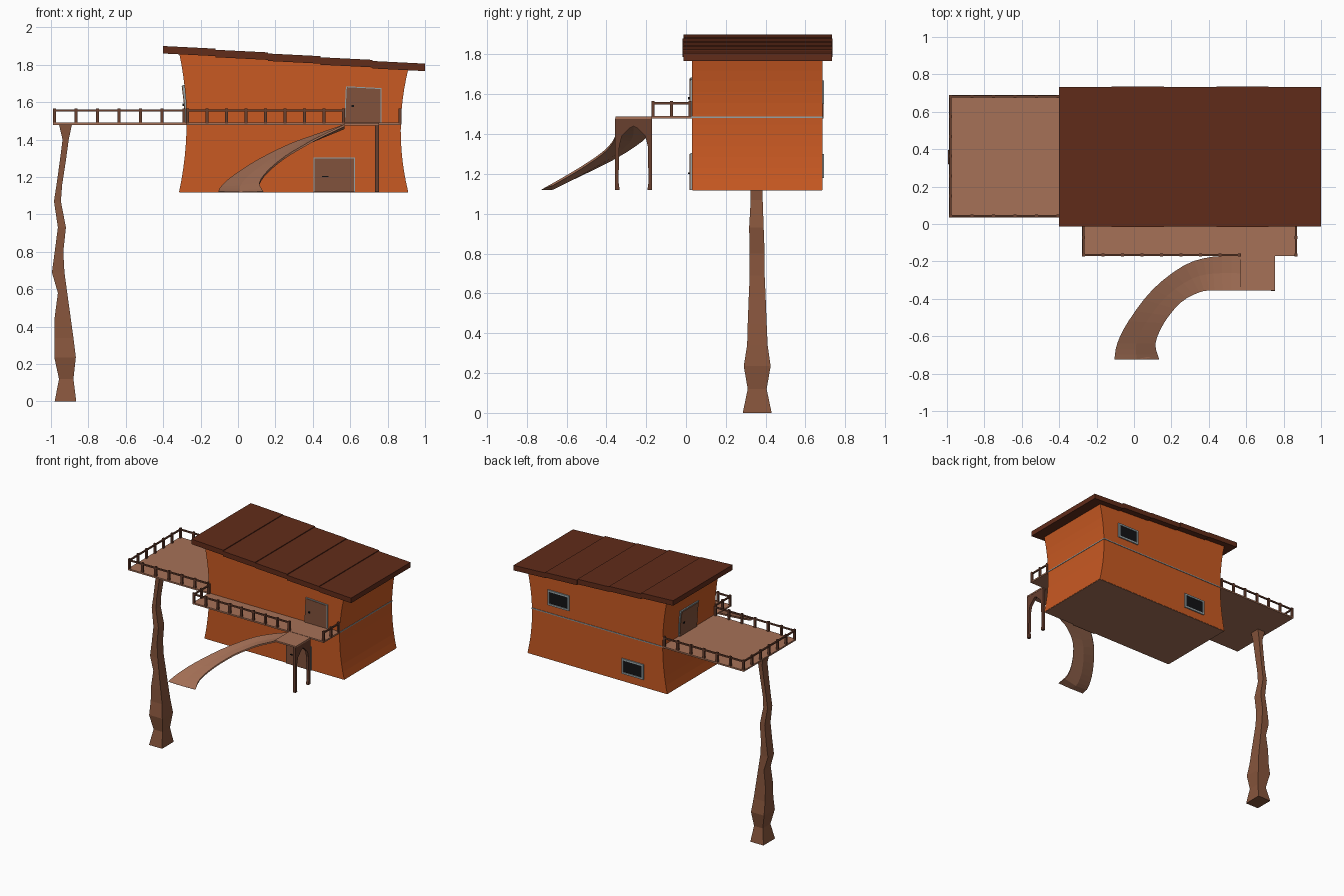
import bpy
from mathutils import Vector

if "Cube" in bpy.data.objects:
    bpy.data.objects.remove(bpy.data.objects["Cube"])


def mat(name, r, g, b):
    m = bpy.data.materials.new(name)
    m.diffuse_color = (r, g, b, 1)
    m.use_nodes = True
    m.node_tree.nodes["Principled BSDF"].inputs["Base Color"].default_value = m.diffuse_color
    return m


WALL = mat("orange_wall", .58, .10, .016)
ROOF = mat("roof_brown", .12, .025, .01)
WOOD = mat("light_wood", .38, .165, .095)
DOOR = mat("door_wood", .22, .085, .045)
TRUNK = mat("trunk_wood", .24, .09, .045)
RAIL = mat("rail_wood", .14, .05, .028)
GREY = mat("grey_trim", .30, .36, .38)
DARK = mat("dark_glass", .006, .006, .007)


def make(name, verts, faces, m):
    me = bpy.data.meshes.new(name)
    me.from_pydata([tuple(v) for v in verts], [], faces)
    me.materials.append(m)
    ob = bpy.data.objects.new(name, me)
    bpy.context.collection.objects.link(ob)
    return ob


def loft(name, rings, m):
    """Skin a list of equal closed rings and cap both ends."""
    n = len(rings[0])
    verts = [v for r in rings for v in r]
    faces = [tuple(range(n))[::-1], tuple(range(len(verts) - n, len(verts)))]
    for i in range(len(rings) - 1):
        for j in range(n):
            k = (j + 1) % n
            faces.append((i * n + j, i * n + k, i * n + n + k, i * n + n + j))
    return make(name, verts, faces, m)


def box(name, x0, x1, y0, y1, z0, z1, m):
    return loft(name, [[(x0, y0, z), (x1, y0, z), (x1, y1, z), (x0, y1, z)] for z in (z0, z1)], m)


def bar(name, a, b, w, m):
    """Horizontal square bar between two points along x or y."""
    h = w / 2
    return box(name, min(a[0], b[0]) - h, max(a[0], b[0]) + h,
               min(a[1], b[1]) - h, max(a[1], b[1]) + h, a[2] - h, a[2] + h, m)


# House body: side walls pinched at the middle floor, top follows the roof slope
FLOOR, MID = 1.12, 1.485
Y0, Y1 = .03, .685


def wall_x(t, left):
    pinch = .04 * (1 - (2 * t - 1) ** 2)
    return -.315 + pinch if left else .91 - pinch


rings = []
for i in range(13):
    t = i / 12
    zl, zr = FLOOR + t * .745, FLOOR + t * .655
    xl, xr = wall_x(t, True), wall_x(t, False)
    rings.append([(xl, Y0, zl), (xr, Y0, zr), (xr, Y1, zr), (xl, Y1, zl)])
loft("house_walls", rings, WALL)
box("house_floor", -.313, .908, Y0 + .002, Y1 - .002, FLOOR - .003, FLOOR + .003, WOOD)
box("middle_trim", -.279, .874, Y0 - .004, Y1 + .004, MID - .005, MID + .003, GREY)

# Sloping roof of five overlapping panels
for i in range(5):
    xa, xb = -.4 + .28 * i, -.4 + .28 * (i + 1)
    za, zb = 1.9 - (xa + .4) / 14, 1.9 - (xb + .4) / 14 + .006
    e = .004 * (i % 2)
    loft(f"roof_panel_{i + 1}",
         [[(x, -.013 - e, z - .04), (x, .732 + e, z - .04), (x, .732 + e, z), (x, -.013 - e, z)]
          for x, z in ((xa, za), (xb, zb))], ROOF)

# Decks and landing
box("side_deck", -.99, -.27, .035, .69, 1.478, 1.49, WOOD)
box("front_deck", -.277, .872, -.172, .035, 1.478, 1.49, WOOD)
box("slide_landing", .57, .755, -.355, -.17, 1.476, 1.488, WOOD)


# Railings
def railing(name, a, b, posts):
    a, b = Vector(a), Vector(b)
    bar(name + "_rail", (a.x, a.y, 1.555), (b.x, b.y, 1.555), .011, RAIL)
    for i in range(posts):
        p = a.lerp(b, i / (posts - 1))
        box(f"{name}_post_{i + 1}", p.x - .008, p.x + .008, p.y - .008, p.y + .008, 1.485, 1.567, RAIL)


railing("side_deck_front", (-.982, .043), (-.29, .043), 7)
railing("side_deck_back", (-.982, .682), (-.29, .682), 7)
railing("side_deck_left", (-.982, .043), (-.982, .682), 7)
railing("front_deck_front", (-.27, -.165), (.565, -.165), 9)
railing("front_deck_left", (-.27, -.165), (-.27, .02), 3)
railing("front_deck_right", (.866, -.165), (.866, .02), 3)

# Landing support: arched frame with two legs
outline = [(0, 1.12), (.024, 1.12), (.018, 1.16), (.022, 1.34), (.035, 1.39), (.075, 1.43)]
half = [(-.357 + a, z) for a, z in outline]
other = [(-.17 - a, z) for a, z in reversed(outline)]
for side, pts in (("front", half + [(-.2635, 1.44), (-.2635, 1.478), (-.357, 1.478)]),
                  ("rear", [(-.17, 1.478), (-.2635, 1.478), (-.2635, 1.44)] + other)):
    loft(f"landing_leg_{side}", [[(x, y, z) for y, z in pts] for x in (.732, .753)], RAIL)

# Curved slide between an outer and inner edge
OUTER = [(.57, -.172, 1.482), (.42, -.175, 1.43), (.27, -.22, 1.375), (.1, -.35, 1.29),
         (-.03, -.52, 1.205), (-.09, -.64, 1.15), (-.105, -.725, 1.122)]
INNER = [(.57, -.355, 1.482), (.43, -.355, 1.415), (.35, -.365, 1.37), (.25, -.42, 1.31),
         (.16, -.53, 1.235), (.115, -.64, 1.17), (.135, -.725, 1.122)]


def spline(pts, steps):
    p = [Vector(q) for q in pts]
    p = [2 * p[0] - p[1]] + p + [2 * p[-1] - p[-2]]
    out = []
    for i in range(1, len(p) - 2):
        for s in range(steps):
            t = s / steps
            a, b, c, d = p[i - 1:i + 3]
            out.append(.5 * (2 * b + (c - a) * t + (2 * a - 5 * b + 4 * c - d) * t * t
                             + (3 * b - a - 3 * c + d) * t ** 3))
    return out + [p[-2]]


rings = []
for o, n in zip(spline(OUTER, 3), spline(INNER, 3)):
    mid = (o + n) / 2 - Vector((0, 0, .006))
    d = Vector((0, 0, min(.02, max(.002, mid.z - 1.12))))
    rings.append([o, mid, n, n - d * .6, mid - d, o - d * .6])
for r in rings:
    for v in r:
        v.z = max(v.z, 1.118)
loft("slide", rings, WOOD)

# Crooked trunk post: (z, left x, right x, front y, back y)
TRUNK_RINGS = [(0, -.98, -.865, .285, .43), (.12, -.957, -.88, .31, .405), (.235, -.982, -.867, .29, .425),
               (.34, -.98, -.88, .307, .41), (.45, -.98, -.895, .31, .405), (.58, -.963, -.913, .315, .4),
               (.69, -.995, -.928, .32, .395), (.8, -.98, -.934, .32, .395), (.93, -.963, -.92, .317, .39),
               (1.07, -.984, -.947, .325, .385), (1.16, -.97, -.94, .325, .382), (1.29, -.952, -.92, .323, .385),
               (1.4, -.938, -.905, .32, .388), (1.48, -.957, -.888, .315, .395)]
loft("trunk_post", [[(l, f, z), (r, f, z), (r, b, z), (l, b, z)] for z, l, r, f, b in TRUNK_RINGS], TRUNK)

# Front doors with frames and handles
for name, x0, x1, z0, z1, top in (("upper_door", .572, .762, 1.49, 1.68, .01), ("lower_door", .41, .62, 1.12, 1.30, 0)):
    for part, y, g, m in (("frame", .022, .005, GREY), ("panel", .018, 0, DOOR)):
        loft(f"{name}_{part}", [[(x0 - g, y, z0), (x1 + g, y, z0), (x1 + g, Y0 + .01, z0), (x0 - g, Y0 + .01, z0)],
                                [(x0 - g + top, y, z1 + g), (x1 + g, y, z1 + g - top), (x1 + g, Y0 + .01, z1 + g - top),
                                 (x0 - g + top, Y0 + .01, z1 + g)]], m)
box("upper_door_handle", .608, .62, .01, .02, 1.573, 1.585, DARK)
box("lower_door_handle", .45, .485, .01, .02, 1.2, 1.206, DARK)

# Left door follows the leaning side wall
for part, g, d, m in (("frame", .008, .006, GREY), ("panel", 0, .010, DOOR)):
    loft(f"side_door_{part}", [[(x - d, .27 - g, z), (x + .02, .27 - g, z), (x + .02, .48 + g, z), (x - d, .48 + g, z)]
                               for x, z in ((-.275, 1.49), (-.279, 1.59), (-.291, 1.685 + g))], m)
box("side_door_handle", -.296, -.28, .435, .447, 1.58, 1.592, DARK)

# Back windows
for name, x0, x1, z0, z1 in (("upper_window", .54, .73, 1.55, 1.67), ("lower_window", -.11, .08, 1.18, 1.30)):
    t = .014
    for k, (a, b, c, d) in enumerate(((x0, x1, z0, z0 + t), (x0, x1, z1 - t, z1),
                                      (x0, x0 + t, z0 + t, z1 - t), (x1 - t, x1, z0 + t, z1 - t))):
        box(f"{name}_frame_{k + 1}", a, b, Y1 - .005, Y1 + .009, c, d, GREY)
    box(f"{name}_glass", x0 + t, x1 - t, Y1 - .005, Y1 + .003, z0 + t, z1 - t, DARK)

# Consistent outward normals
import bmesh
for ob in bpy.context.collection.objects:
    bm = bmesh.new()
    bm.from_mesh(ob.data)
    bmesh.ops.recalc_face_normals(bm, faces=bm.faces)
    bm.to_mesh(ob.data)
    bm.free()
